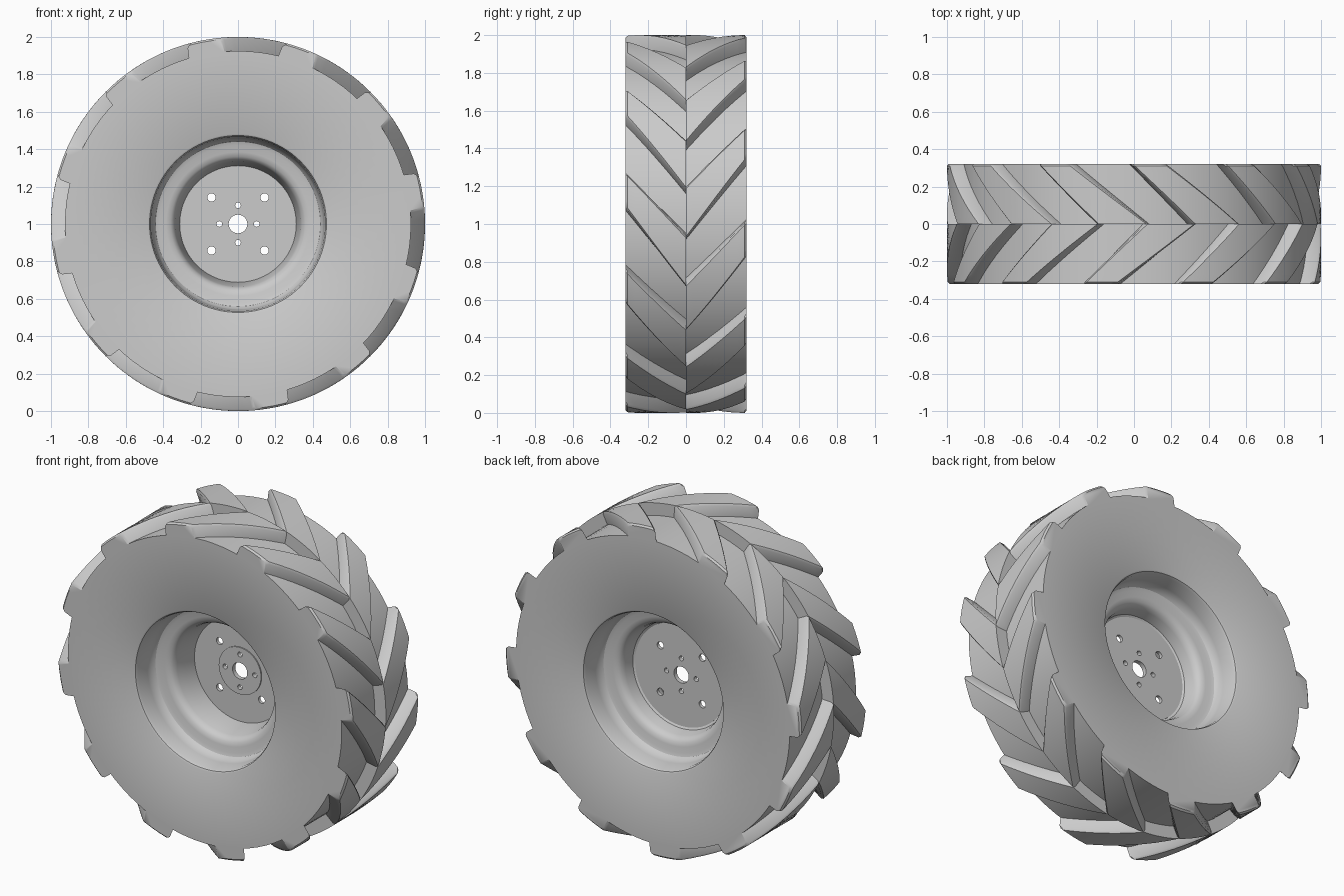
import bpy, bmesh
from math import sin, cos, pi, radians

if "Cube" in bpy.data.objects:
    bpy.data.objects.remove(bpy.data.objects["Cube"])

CENTRE_Z = 1.0
HALF_W = 0.32
BODY_R = 0.925


def polar(r, a, y):
    return (r * cos(a), y, CENTRE_Z + r * sin(a))


def smooth(ob):
    bpy.ops.object.select_all(action='DESELECT')
    ob.select_set(True)
    bpy.context.view_layer.objects.active = ob
    bpy.ops.object.shade_smooth_by_angle(angle=radians(32))


def finish(name, bm):
    bmesh.ops.recalc_face_normals(bm, faces=bm.faces)
    me = bpy.data.meshes.new(name)
    bm.to_mesh(me)
    bm.free()
    ob = bpy.data.objects.new(name, me)
    bpy.context.collection.objects.link(ob)
    smooth(ob)


# Tyre body with stepped rim well, lathed around the y axis
half = [(BODY_R, HALF_W), (0.482, HALF_W), (0.473, 0.315), (0.466, 0.30), (0.459, 0.22),
        (0.454, 0.185), (0.44, 0.167), (0.42, 0.16), (0.385, 0.157), (0.36, 0.15),
        (0.343, 0.135), (0.334, 0.11), (0.324, 0.05)]
profile = ([(r, -y) for r, y in half] + [(0.311, 0.028), (0.311, 0.042)]
           + [(r, y) for r, y in reversed(half)])
SEG = 96
bm = bmesh.new()
rings = [[bm.verts.new(polar(r, 2 * pi * i / SEG, y)) for r, y in profile] for i in range(SEG)]
n = len(profile)
for i in range(SEG):
    a, b = rings[i], rings[(i + 1) % SEG]
    for j in range(n):
        k = (j + 1) % n
        bm.faces.new((a[j], a[k], b[k], b[j]))
finish("tyre_body", bm)


# Tread lugs: slanted bars sweeping from the sidewall to the centre line
def lug_section(bm, t, top, side, turn):
    lead = 16 + t * (-3.5 - 16) + turn
    trail = 5 + t * (-19.5 - 5) + turn
    pts = [(BODY_R - 0.008, lead + 0.6), (top - 0.012, lead)]
    a, b = lead - 0.7, trail + 0.7
    pts += [(top, a + (b - a) * i / 6) for i in range(7)]
    pts += [(top - 0.012, trail), (BODY_R - 0.008, trail - 0.6)]
    y = side * HALF_W * (1 - t)
    return [bm.verts.new(polar(r, radians(d), y)) for r, d in pts]


bm = bmesh.new()
steps = [(0, 0.99), (0.03, 1.0)] + [(0.03 + 0.97 * i / 8, 1.0) for i in range(1, 9)]
for side, offset in ((-1, 0), (1, 15)):
    for k in range(12):
        secs = [lug_section(bm, t, top, side, 30 * k + offset) for t, top in steps]
        for a, b in zip(secs, secs[1:]):
            for j in range(len(a)):
                m = (j + 1) % len(a)
                bm.faces.new((a[j], a[m], b[m], b[j]))
        bm.faces.new(secs[0])
        bm.faces.new(secs[-1])
finish("tread_lugs", bm)


# Flat plates with round holes, from filled 2D curves
def plate(name, circles, y0, y1):
    cu = bpy.data.curves.new(name, 'CURVE')
    cu.dimensions = '2D'
    cu.fill_mode = 'BOTH'
    cu.extrude = (y1 - y0) / 2
    for x, z, r, count in circles:
        sp = cu.splines.new('POLY')
        sp.points.add(count - 1)
        for i, p in enumerate(sp.points):
            a = 2 * pi * i / count
            p.co = (x + r * cos(a), z + r * sin(a), 0, 1)
        sp.use_cyclic_u = True
    ob = bpy.data.objects.new(name, cu)
    bpy.context.collection.objects.link(ob)
    ob.location = (0, (y0 + y1) / 2, CENTRE_Z)
    ob.rotation_euler = (pi / 2, 0, 0)
    bpy.ops.object.select_all(action='DESELECT')
    ob.select_set(True)
    bpy.context.view_layer.objects.active = ob
    bpy.ops.object.convert(target='MESH')
    smooth(bpy.context.view_layer.objects.active)


axle = [(0, 0, 0.05, 32)]
pins = [(0.1 * cos(k * pi / 2), 0.1 * sin(k * pi / 2), 0.015, 16) for k in range(4)]
bolts = [(sx * 0.142, sz * 0.142, 0.022, 20) for sx in (-1, 1) for sz in (-1, 1)]
plate("wheel_disc", [(0, 0, 0.312, 96)] + axle + pins + bolts, 0.025, 0.045)
plate("hub_flange", [(0, 0, 0.143, 64)] + axle + pins, 0.018, 0.027)
